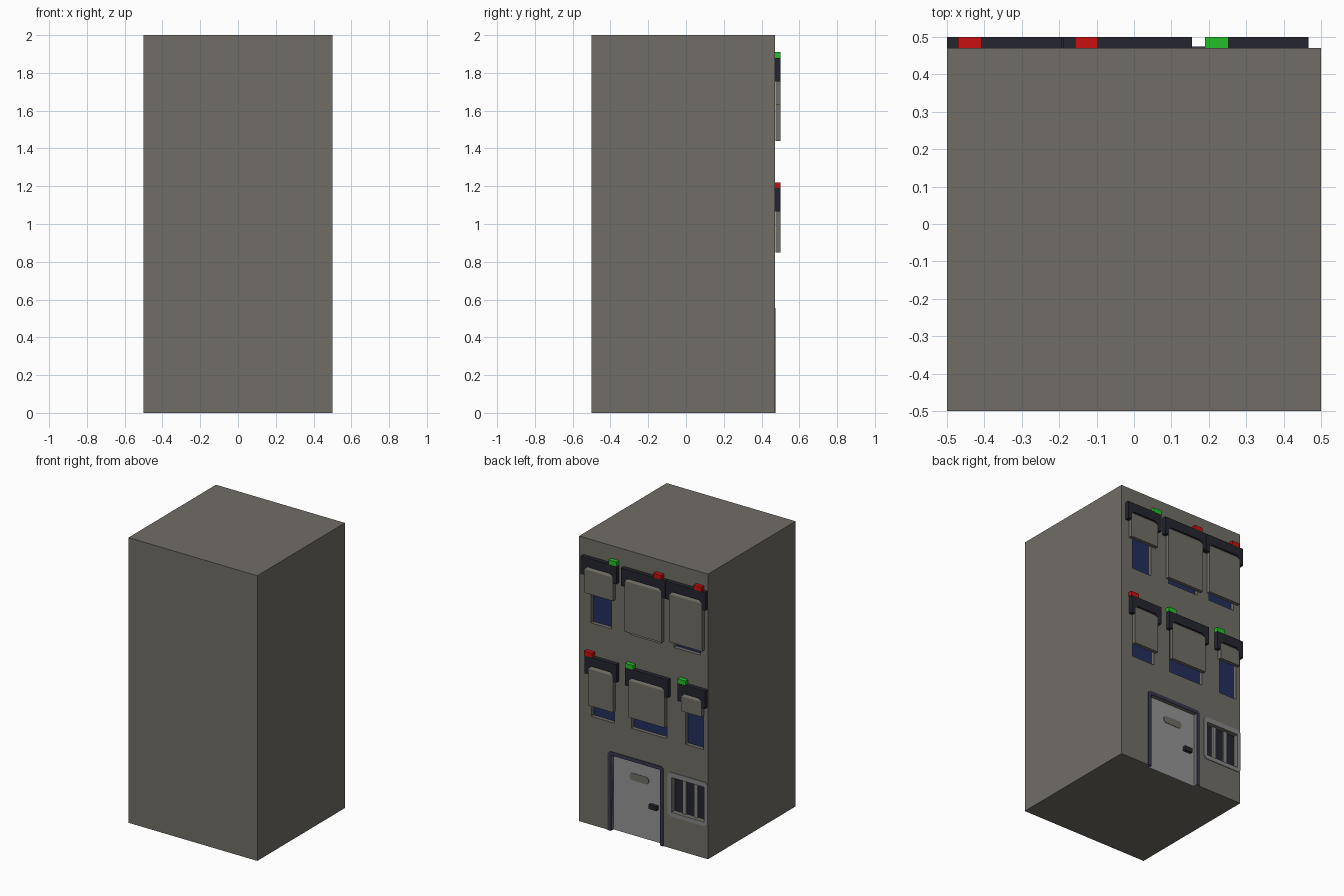
import bpy, bmesh
from mathutils import Vector

if "Cube" in bpy.data.objects:
    bpy.data.objects.remove(bpy.data.objects["Cube"])

WALL = 0.47      # plane of the detailed rear facade
OUT = 0.50       # how far the blinds stick out


def material(name, rgb):
    m = bpy.data.materials.new(name)
    m.diffuse_color = (*rgb, 1)
    m.use_nodes = True
    m.node_tree.nodes["Principled BSDF"].inputs["Base Color"].default_value = m.diffuse_color
    return m


STONE = material("warm_grey_wall", (0.165, 0.155, 0.135))
DARK = material("dark_housing", (0.018, 0.018, 0.028))
GLASS = material("navy_glass", (0.018, 0.028, 0.11))
RED = material("red_lamp", (0.58, 0.005, 0.005))
GREEN = material("green_lamp", (0.015, 0.52, 0.02))
DOOR = material("light_grey_door", (0.30, 0.30, 0.30))
FRAME = material("slate_frame", (0.04, 0.04, 0.075))
PLATE = material("pale_grille", (0.24, 0.24, 0.235))


def finish(bm, name, mat):
    bmesh.ops.recalc_face_normals(bm, faces=bm.faces)
    me = bpy.data.meshes.new(name)
    bm.to_mesh(me)
    bm.free()
    ob = bpy.data.objects.new(name, me)
    bpy.context.collection.objects.link(ob)
    me.materials.append(mat)
    return ob


def add_box(bm, x0, x1, y0, y1, z0, z1):
    vs = bmesh.ops.create_cube(bm, size=1)["verts"]
    for v in vs:
        v.co = Vector((x0 + (v.co.x + .5) * (x1 - x0),
                       y0 + (v.co.y + .5) * (y1 - y0),
                       z0 + (v.co.z + .5) * (z1 - z0)))


def box(name, mat, *dims):
    bm = bmesh.new()
    add_box(bm, *dims)
    return finish(bm, name, mat)


def extrude(name, mat, outline, axis, a, b):
    """Extrude a flat outline: 'y' takes (x, z) points, 'x' takes (y, z)."""
    bm = bmesh.new()
    place = (lambda p: (p[0], a, p[1])) if axis == 'y' else (lambda p: (a, p[0], p[1]))
    f = bm.faces.new([bm.verts.new(place(p)) for p in outline])
    g = bmesh.ops.extrude_face_region(bm, geom=[f])["geom"]
    d = Vector((0, b - a, 0)) if axis == 'y' else Vector((b - a, 0, 0))
    for v in g:
        if isinstance(v, bmesh.types.BMVert):
            v.co += d
    return finish(bm, name, mat)


def cut_rect(x0, x1, z0, z1, c):
    """Rectangle with clipped corners."""
    return [(x0 + c, z0), (x1 - c, z0), (x1, z0 + c), (x1, z1 - c),
            (x1 - c, z1), (x0 + c, z1), (x0, z1 - c), (x0, z0 + c)]


# name, housing x range, window x range, housing top, shutter bottom, sill, lamp x, lamp colour
windows = [
    ("upper_a", .190, .467, .250, .407, 1.88, 1.63, 1.415, .190, GREEN),
    ("upper_b", -.188, .155, -.140, .105, 1.88, 1.44, 1.415, -.158, RED),
    ("upper_c", -.500, -.192, -.443, -.235, 1.88, 1.46, 1.415, -.470, RED),
    ("lower_a", .190, .437, .226, .405, 1.19, .848, .76, .378, RED),
    ("lower_b", -.210, .122, -.180, .095, 1.19, .848, .76, .062, GREEN),
    ("lower_c", -.497, -.285, -.465, -.325, 1.19, 1.00, .76, -.345, GREEN),
]

# Tower body with recesses for windows, door and grille
body = box("tower_body", STONE, -.5, .5, -.5, WALL, 0, 2)
bm = bmesh.new()
for n, h0, h1, w0, w1, top, low, sill, lx, col in windows:
    add_box(bm, w0, w1, WALL - .03, .6, sill, top - .05)
add_box(bm, -.13, .25, WALL - .03, .6, -.1, .53)
add_box(bm, -.473, -.22, WALL - .035, .6, .255, .50)
cutter = finish(bm, "recess_cutter", STONE)
cutter.hide_render = True
mod = body.modifiers.new("recesses", 'BOOLEAN')
mod.operation, mod.object, mod.solver = 'DIFFERENCE', cutter, 'EXACT'
bpy.context.view_layer.objects.active = body
bpy.ops.object.modifier_apply(modifier=mod.name)
bpy.data.objects.remove(cutter)

# Windows: glass, shutter, arched housing and status lamp
for n, h0, h1, w0, w1, top, low, sill, lx, col in windows:
    box(n + "_glass", GLASS, w0, w1, WALL - .031, WALL - .027, sill, top - .05)
    leg, c, bar = .03, .02, top - .065
    extrude(n + "_housing", DARK, [
        (h0, top - .125), (h0 + leg, top - .125), (h0 + leg, bar - c), (h0 + leg + c, bar),
        (h1 - leg - c, bar), (h1 - leg, bar - c), (h1 - leg, top - .125), (h1, top - .125),
        (h1, top), (h0, top)], 'y', WALL - .002, OUT)
    # shutter leans back under the housing at its top
    extrude(n + "_shutter", STONE, [
        (WALL + .003, low), (OUT - .001, low), (OUT - .001, bar - .02),
        (OUT - .014, bar + .002), (WALL + .003, bar + .002)], 'x', h0 + leg - .003, h1 - leg + .003)
    box(n + "_lamp", col, lx, lx + .062, WALL - .002, OUT, top, top + .03)

# Door, frame, viewing slot and handle
box("door", DOOR, -.13, .25, WALL - .032, WALL - .024, 0, .53)
extrude("door_frame", FRAME, [
    (-.155, 0), (-.13, 0), (-.13, .53), (.25, .53), (.25, 0), (.275, 0),
    (.275, .54), (.26, .555), (-.14, .555), (-.155, .54)], 'y', WALL - .024, WALL + .005)
extrude("door_slot", STONE, cut_rect(-.025, .125, .385, .435, .015), 'y', WALL - .024, WALL - .021)
box("door_handle", DARK, -.098, -.038, WALL - .024, WALL, .23, .26)

# Barred opening: surround made of four clipped strips, dark back and bars
a0, a1, b0, b1 = -.5, -.19, .225, .535
o0, o1, p0, p1, c = -.473, -.22, .255, .50, .02
y0, y1 = WALL - .001, WALL + .005
extrude("grille_left", PLATE, [(a0, b0 + c), (o0, p0), (o0, p1), (a0, b1 - c)], 'y', y0, y1)
extrude("grille_right", PLATE, [(o1, p0), (a1, b0 + c), (a1, b1 - c), (o1, p1)], 'y', y0, y1)
extrude("grille_top", PLATE, [(a0, b1 - c), (o0, p1), (o1, p1), (a1, b1 - c),
                              (a1 - c, b1), (a0 + c, b1)], 'y', y0, y1)
extrude("grille_bottom", PLATE, [(a0 + c, b0), (a1 - c, b0), (a1, b0 + c), (o1, p0),
                                 (o0, p0), (a0, b0 + c)], 'y', y0, y1)
box("grille_back", DARK, o0, o1, WALL - .036, WALL - .032, p0, p1)
for i, x in enumerate((-.30, -.39)):
    box(f"grille_bar_{i + 1}", PLATE, x - .014, x + .014, WALL - .032, WALL - .02, p0, p1)
